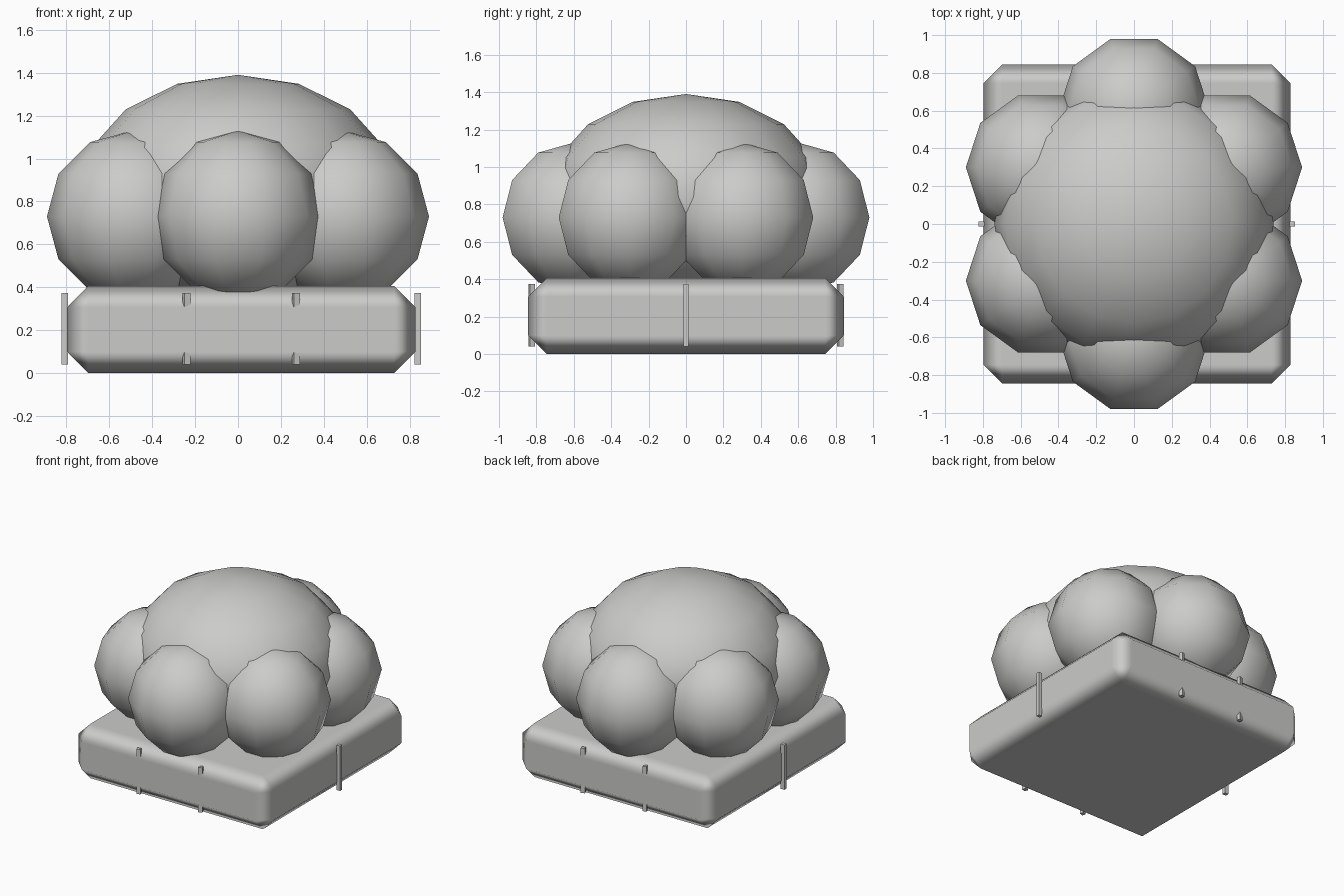
import bpy, math

if "Cube" in bpy.data.objects:
    bpy.data.objects.remove(bpy.data.objects["Cube"])

# One pale grey for the whole model
grey = bpy.data.materials.new("pale grey")
grey.diffuse_color = (0.6, 0.6, 0.59, 1)
grey.use_nodes = True
grey.node_tree.nodes["Principled BSDF"].inputs["Base Color"].default_value = grey.diffuse_color


def finish(name, smooth=False):
    ob = bpy.context.object
    ob.name = name
    ob.data.materials.append(grey)
    if smooth:
        bpy.ops.object.shade_smooth()
    return ob


def box(name, loc, size, turn=0):
    bpy.ops.mesh.primitive_cube_add(size=1, location=loc)
    bpy.context.object.scale = size
    bpy.ops.object.transform_apply(location=False, rotation=False, scale=True)
    bpy.context.object.rotation_euler.z = turn
    return finish(name)


def ball(name, loc, size, segments, rings, turn=0):
    bpy.ops.mesh.primitive_uv_sphere_add(segments=segments, ring_count=rings, radius=1,
                                         location=loc, rotation=(0, 0, turn))
    bpy.context.object.scale = size
    bpy.ops.object.transform_apply(location=False, rotation=True, scale=True)
    return finish(name, True)


# Planter base: chamfered block with softened edges
base = box("planter_base", (0.015, 0, 0.203), (1.625, 1.69, 0.406))
bpy.ops.object.shade_smooth()
bevel = base.modifiers.new("chamfer", 'BEVEL')
bevel.width = 0.1
bevel.segments = 1
bevel.limit_method = 'ANGLE'
bevel.harden_normals = True

# Thin upright stakes: two on the front and back, one on each side
for y in (-0.826, 0.826):
    for x in (-0.24, 0.27):
        box("stake", (x, y, 0.207), (0.03, 0.026, 0.335), math.radians(20))
box("stake", (-0.807, 0, 0.207), (0.03, 0.026, 0.335))
box("stake", (0.837, 0, 0.207), (0.03, 0.026, 0.335))

# Foliage: flattened central ball ringed by six smaller ones
ball("central_foliage", (0, 0, 0.84), (0.74, 0.74, 0.55), 16, 8)
for x, y in ((0, -0.6), (0, 0.6), (0.49, 0.3), (0.49, -0.3), (-0.49, 0.3), (-0.49, -0.3)):
    ball("outer_foliage", (x, y, 0.73), (0.4, 0.4, 0.4), 10, 6, math.pi / 2)
